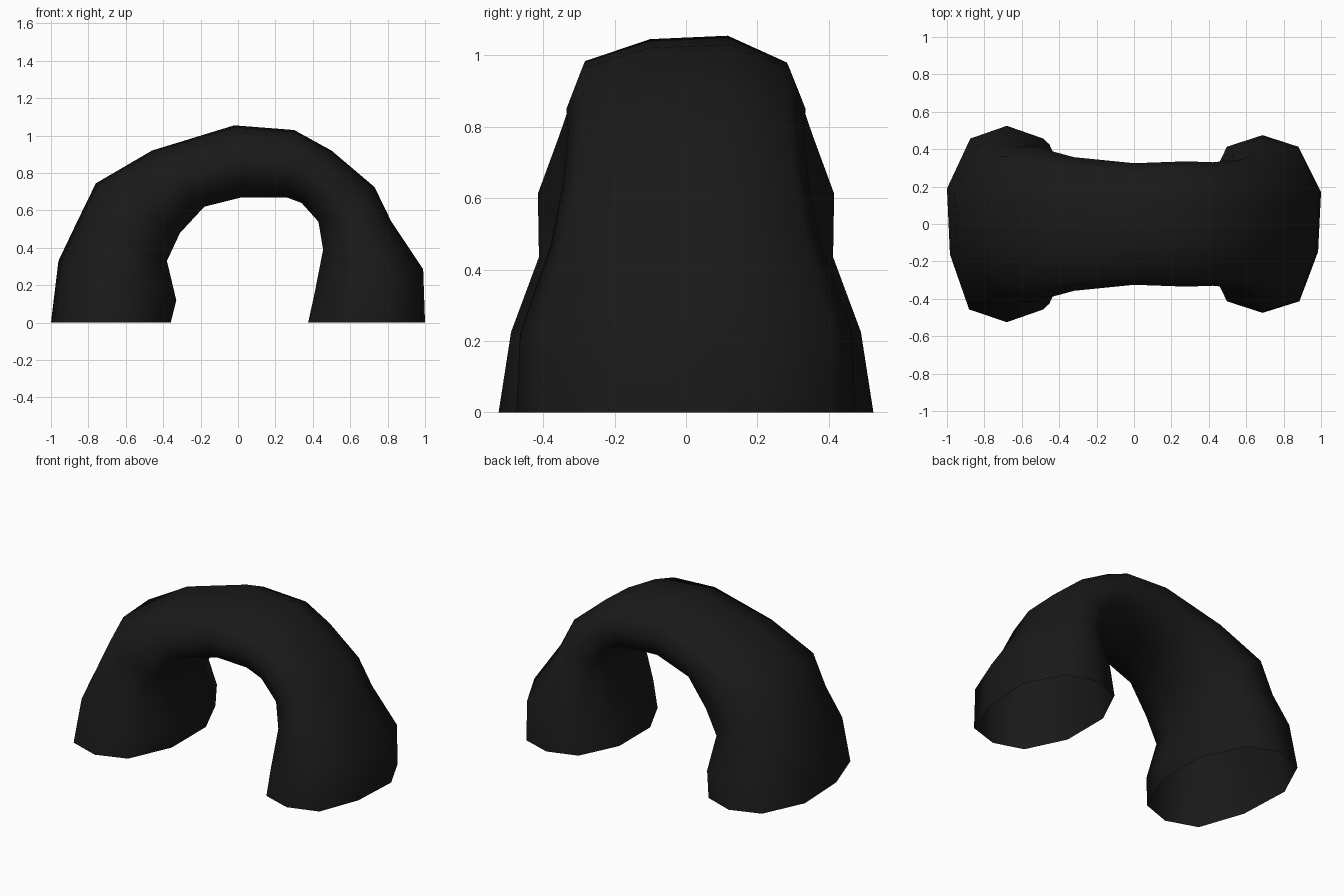
import bpy, bmesh

# Ring stations along the arch: outer x, z, inner x, z, half depth in y
STATIONS = [
    (-1.00, 0.00, -0.36, 0.00, 0.525),
    (-0.96, 0.33, -0.33, 0.12, 0.49),
    (-0.86, 0.54, -0.38, 0.33, 0.412),
    (-0.76, 0.745, -0.31, 0.48, 0.415),
    (-0.46, 0.92, -0.18, 0.62, 0.357),
    (-0.02, 1.055, 0.02, 0.67, 0.325),
    (0.30, 1.03, 0.26, 0.67, 0.335),
    (0.50, 0.92, 0.34, 0.64, 0.33),
    (0.73, 0.725, 0.43, 0.54, 0.345),
    (0.82, 0.54, 0.455, 0.39, 0.38),
    (0.99, 0.285, 0.41, 0.16, 0.465),
    (1.00, 0.00, 0.375, 0.00, 0.475),
]
# Ten-sided cross-section: (outward, sideways)
SECTION = [(1, 0.36), (0.61, 0.87), (0, 1), (-0.61, 0.87), (-1, 0.34),
           (-1, -0.34), (-0.61, -0.87), (0, -1), (0.63, -0.87), (0.95, -0.31)]

# Arched tube, open at both feet
bm = bmesh.new()
rings = []
for ox, oz, ix, iz, d in STATIONS:
    cx, cz, rx, rz = (ox + ix) / 2, (oz + iz) / 2, (ox - ix) / 2, (oz - iz) / 2
    rings.append([bm.verts.new((cx + u * rx, v * d, cz + u * rz)) for u, v in SECTION])
n = len(SECTION)
for a, b in zip(rings, rings[1:]):
    for i in range(n):
        j = (i + 1) % n
        bm.faces.new((a[i], a[j], b[j], b[i])).smooth = True
bmesh.ops.recalc_face_normals(bm, faces=bm.faces[:])

mesh = bpy.data.meshes.new("arched_tube")
bm.to_mesh(mesh)
bm.free()
tube = bpy.data.objects.new("arched_tube", mesh)
bpy.context.collection.objects.link(tube)

# Dark finish
mat = bpy.data.materials.new("dark_rubber")
mat.diffuse_color = (0.01, 0.01, 0.01, 1)
mesh.materials.append(mat)
